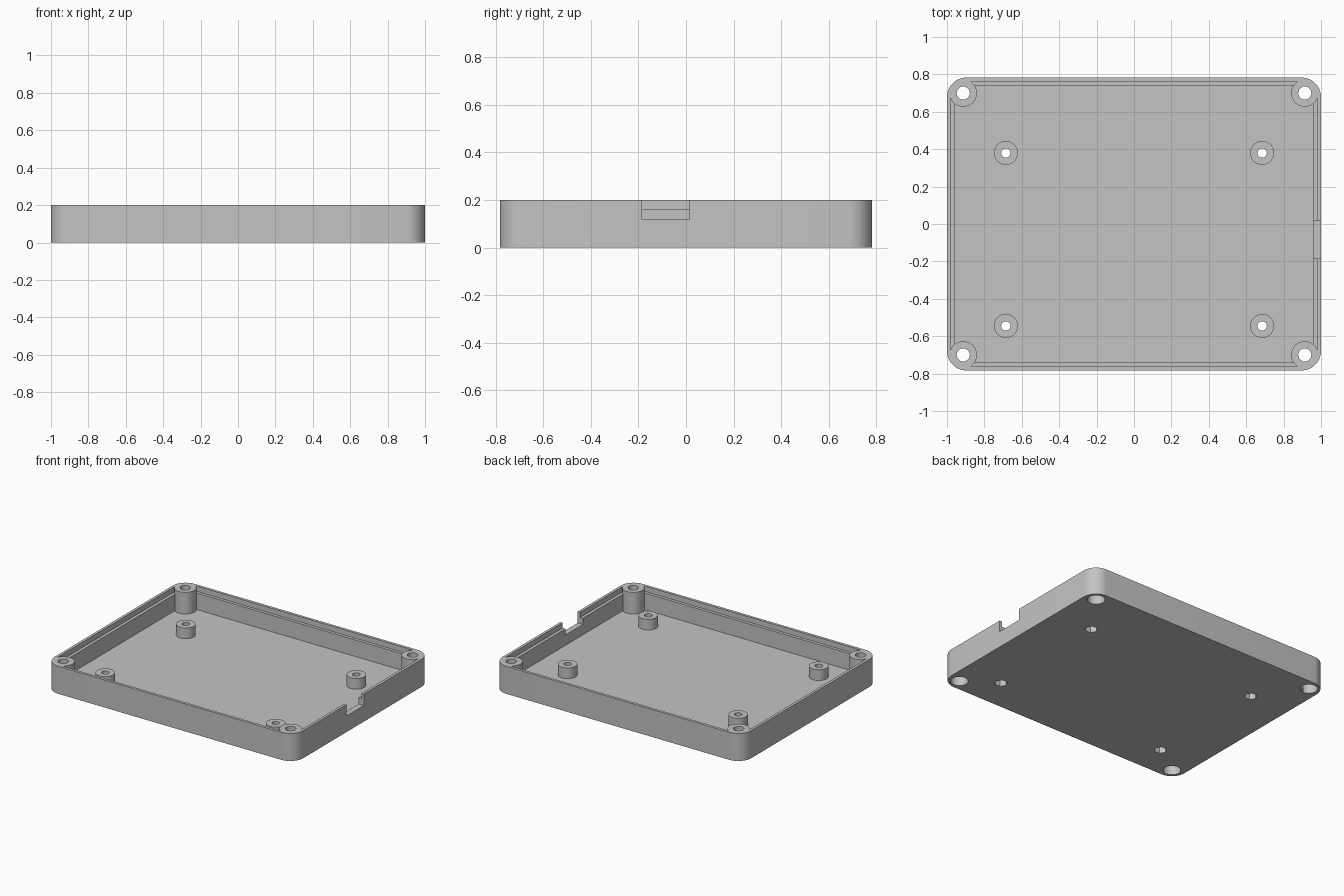
import bpy, bmesh, math

cube = bpy.data.objects.get("Cube")
if cube:
    bpy.data.objects.remove(cube, do_unlink=True)

HALF_X, HALF_Y, HEIGHT = 1.0, 0.783, 0.2
CORNER_R, WALL, LIP, FLOOR = 0.105, 0.042, 0.02, 0.042
LEDGE_Z, STANDOFF_Z = 0.162, 0.12

grey = bpy.data.materials.new("plain_grey")
grey.use_nodes = True
grey.diffuse_color = (0.55, 0.55, 0.55, 1)
grey.node_tree.nodes["Principled BSDF"].inputs["Base Color"].default_value = (0.55, 0.55, 0.55, 1)


def prism(name, outline, z0, z1):
    """Extrude a flat outline from z0 to z1."""
    bm = bmesh.new()
    base = bm.faces.new([bm.verts.new((x, y, z0)) for x, y in outline])
    top = bmesh.ops.extrude_face_region(bm, geom=[base])["geom"]
    verts = [v for v in top if isinstance(v, bmesh.types.BMVert)]
    bmesh.ops.translate(bm, verts=verts, vec=(0, 0, z1 - z0))
    bmesh.ops.recalc_face_normals(bm, faces=bm.faces)
    mesh = bpy.data.meshes.new(name)
    bm.to_mesh(mesh)
    bm.free()
    mesh.materials.append(grey)
    obj = bpy.data.objects.new(name, mesh)
    bpy.context.collection.objects.link(obj)
    return obj


def rounded(inset, segments=12):
    """Rounded rectangle following the case outline at an inset."""
    r = CORNER_R - inset
    cx, cy = HALF_X - CORNER_R, HALF_Y - CORNER_R
    points = []
    for q, (sx, sy) in enumerate([(1, 1), (-1, 1), (-1, -1), (1, -1)]):
        for i in range(segments + 1):
            a = math.pi / 2 * (q + i / segments)
            points.append((sx * cx + r * math.cos(a), sy * cy + r * math.sin(a)))
    return points


def disc(x, y, r, sides=40):
    return [(x + r * math.cos(math.tau * i / sides),
             y + r * math.sin(math.tau * i / sides)) for i in range(sides)]


def combine(target, tool, operation):
    """Apply a boolean and discard its helper."""
    tool.hide_render = True
    mod = target.modifiers.new(tool.name, "BOOLEAN")
    mod.operation, mod.solver, mod.object = operation, "EXACT", tool
    bpy.context.view_layer.objects.active = target
    bpy.ops.object.modifier_apply(modifier=mod.name)
    bpy.data.objects.remove(tool, do_unlink=True)


# Tray shell with a stepped rim
tray = prism("case_tray", rounded(0), 0, HEIGHT)
combine(tray, prism("cavity", rounded(WALL), FLOOR, 0.3), "DIFFERENCE")
combine(tray, prism("rim_step", rounded(LIP), LEDGE_Z, 0.3), "DIFFERENCE")

# Connector notch in the left wall
notch = [(0.93, -0.185), (1.1, -0.185), (1.1, 0.015), (0.93, 0.015)]
combine(tray, prism("notch", notch, 0.117, 0.3), "DIFFERENCE")

bosses = [(sx * 0.913, sy * 0.70) for sx in (-1, 1) for sy in (-1, 1)]
standoffs = [(sx * 0.685, y) for sx in (-1, 1) for y in (-0.545, 0.38)]

# Corner screw bosses with round recesses underneath
for x, y in bosses:
    combine(tray, prism("corner_boss", disc(x, y, 0.073), 0.02, HEIGHT), "UNION")
    combine(tray, prism("screw_hole", disc(x, y, 0.035), -0.1, 0.3), "DIFFERENCE")
    combine(tray, prism("head_recess", disc(x, y, 0.058), -0.1, 0.11), "DIFFERENCE")

# Board standoffs with hexagonal nut recesses underneath
for x, y in standoffs:
    combine(tray, prism("standoff", disc(x, y, 0.064), 0.02, STANDOFF_Z), "UNION")
    combine(tray, prism("board_hole", disc(x, y, 0.025), -0.1, 0.3), "DIFFERENCE")
    combine(tray, prism("nut_recess", disc(x, y, 0.042, 6), -0.1, 0.06), "DIFFERENCE")

# Smooth rounded walls, crisp edges
bpy.ops.object.select_all(action="DESELECT")
tray.select_set(True)
bpy.context.view_layer.objects.active = tray
bpy.ops.object.shade_smooth_by_angle(angle=math.radians(30))
